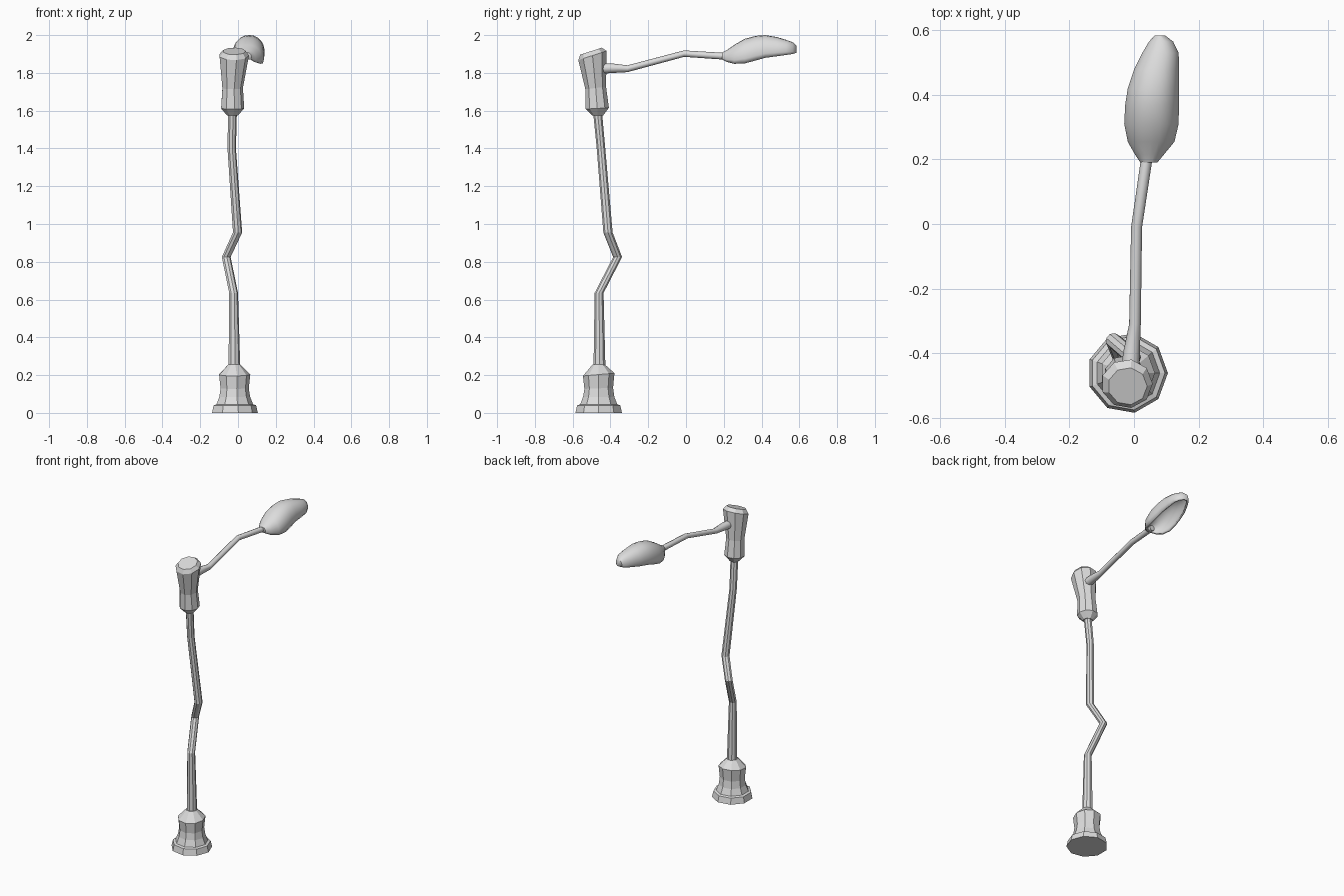
import bpy
import bmesh
from math import sin, cos, pi, radians
from mathutils import Vector, Matrix

cube = bpy.data.objects.get("Cube")
if cube:
    bpy.data.objects.remove(cube, do_unlink=True)

grey = bpy.data.materials.new("plain grey")
grey.use_nodes = True
grey.diffuse_color = (0.72, 0.72, 0.72, 1)
grey.node_tree.nodes["Principled BSDF"].inputs["Base Color"].default_value = grey.diffuse_color


def loft(name, loops, closed=True):
    """Skin a row of point loops and cap both ends."""
    bm = bmesh.new()
    rows = [[bm.verts.new(p) for p in loop] for loop in loops]
    n = len(rows[0])
    for a, b in zip(rows, rows[1:]):
        for i in range(n if closed else n - 1):
            j = (i + 1) % n
            bm.faces.new((a[i], a[j], b[j], b[i]))
    bm.faces.new(rows[0][::-1])
    bm.faces.new(rows[-1])
    bmesh.ops.recalc_face_normals(bm, faces=bm.faces)
    top = max(bm.faces, key=lambda f: f.calc_center_median().z)
    if top.normal.z < 0:
        bmesh.ops.reverse_faces(bm, faces=bm.faces)
    mesh = bpy.data.meshes.new(name)
    bm.to_mesh(mesh)
    bm.free()
    mesh.materials.append(grey)
    obj = bpy.data.objects.new(name, mesh)
    bpy.context.collection.objects.link(obj)
    return obj


def ring(x, y, z, r, tilt=0, sides=9):
    """Polygon ring, tilted about the x axis."""
    turn = Matrix.Rotation(radians(tilt), 3, 'X')
    return [Vector((x, y, z)) + turn @ Vector((r * cos(2 * pi * i / sides), r * sin(2 * pi * i / sides), 0))
            for i in range(sides)]


def smooth(obj, angle):
    bpy.ops.object.select_all(action='DESELECT')
    obj.select_set(True)
    bpy.context.view_layer.objects.active = obj
    bpy.ops.object.shade_smooth_by_angle(angle=radians(angle))


# Flared base with a stepped foot and sloped shoulder
loft("base", [ring(-0.02, -0.462, z, r, t) for z, r, t in [
    (0, 0.125, 0), (0.04, 0.116, 0), (0.045, 0.1, 0), (0.085, 0.084, 0),
    (0.13, 0.077, 2), (0.203, 0.085, 5), (0.255, 0.034, 0)]])

# Bent pole
loft("pole", [ring(*p) for p in [
    (-0.02, -0.458, 0.24, 0.032), (-0.024, -0.46, 0.635, 0.024),
    (-0.063, -0.362, 0.825, 0.024), (-0.003, -0.413, 0.955, 0.025),
    (-0.034, -0.45, 1.4, 0.023), (-0.03, -0.468, 1.59, 0.024)]])

# Waisted head with a tilted cap
loft("pole_head", [ring(*p) for p in [
    (-0.03, -0.468, 1.575, 0.03), (-0.03, -0.47, 1.612, 0.063, 3),
    (-0.03, -0.478, 1.72, 0.056, 7), (-0.022, -0.495, 1.892, 0.08, 18),
    (-0.02, -0.503, 1.915, 0.061, 18)]])

# Thin bent arm
arm = loft("arm", [ring(*p, -90, 8) for p in [
    (-0.012, -0.46, 1.822, 0.028), (-0.008, -0.4, 1.825, 0.026),
    (0.003, -0.31, 1.822, 0.018), (0.008, -0.01, 1.902, 0.017),
    (0.042, 0.22, 1.887, 0.018)]])
smooth(arm, 50)


# Hollow lamp shell: y, centre x, half width, top z, rim z
def arch(y, x, w, top, rim, steps=14):
    pts = []
    for i in range(steps + 1):
        a = radians(-25) + radians(230) * i / steps
        s = (sin(a) + sin(radians(25))) / (1 + sin(radians(25)))
        c = cos(a)
        pts.append((x + w * (abs(c) ** 0.9) * (1 if c > 0 else -1), y, rim + (top - rim) * s))
    return pts


lamp = loft("lamp_shell", [arch(*p) for p in [
    (0.19, 0.046, 0.026, 1.908, 1.872), (0.215, 0.048, 0.045, 1.92, 1.858),
    (0.255, 0.053, 0.073, 1.948, 1.848), (0.31, 0.054, 0.085, 1.98, 1.85),
    (0.37, 0.056, 0.084, 1.996, 1.866), (0.42, 0.06, 0.08, 2.0, 1.88),
    (0.48, 0.07, 0.07, 1.99, 1.888), (0.53, 0.082, 0.057, 1.975, 1.895),
    (0.565, 0.084, 0.038, 1.962, 1.9), (0.585, 0.08, 0.016, 1.945, 1.906)]], closed=False)
shell = lamp.modifiers.new("thickness", 'SOLIDIFY')
shell.thickness = 0.012
shell.offset = -1
smooth(lamp, 45)
